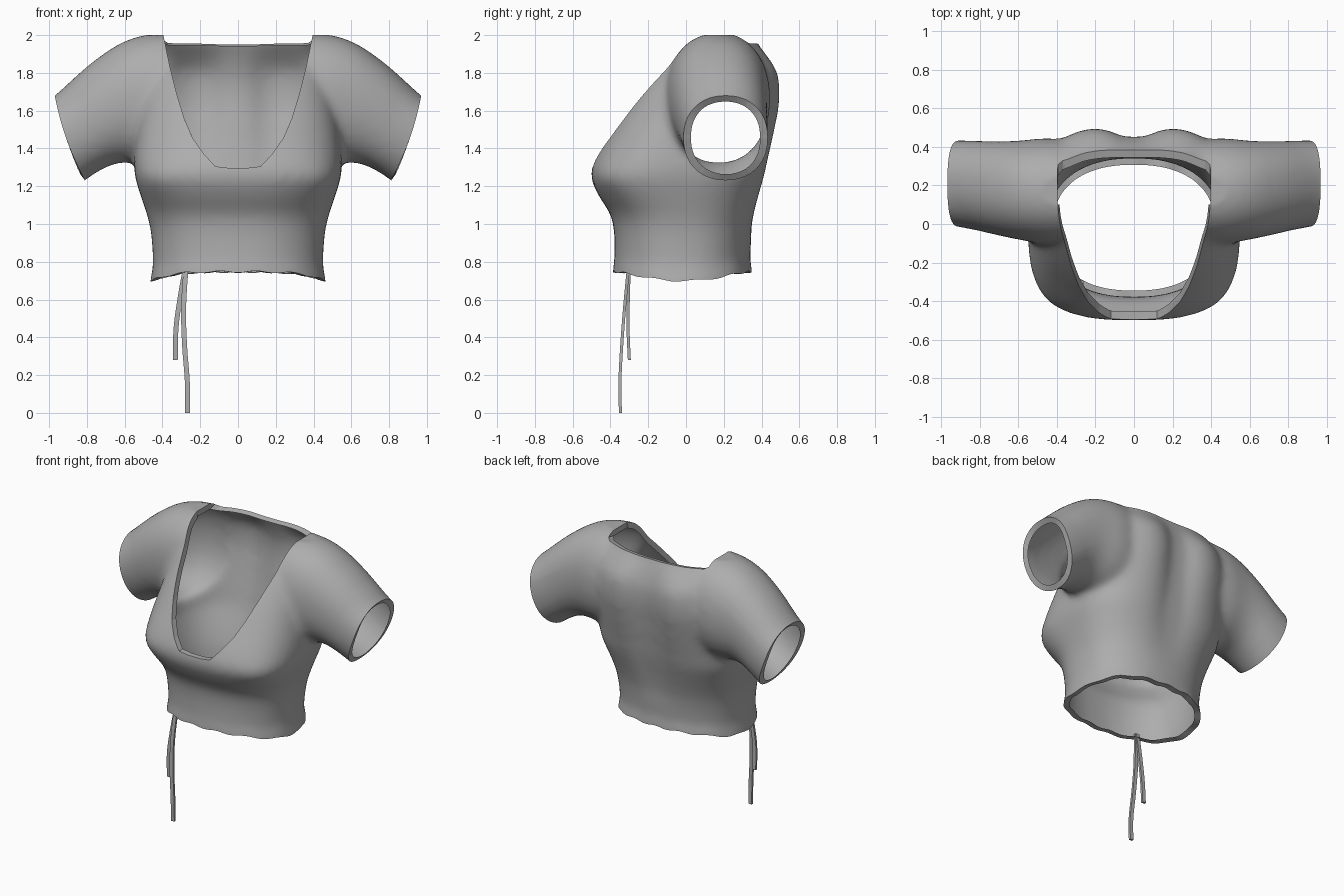
import bpy, bmesh, math

if "Cube" in bpy.data.objects:
    bpy.data.objects.remove(bpy.data.objects["Cube"])

grey = bpy.data.materials.new("grey_cloth")
grey.diffuse_color = (0.42, 0.42, 0.42, 1)
grey.use_nodes = True
grey.node_tree.nodes["Principled BSDF"].inputs["Base Color"].default_value = grey.diffuse_color


def make_object(name, bm):
    bmesh.ops.recalc_face_normals(bm, faces=bm.faces)
    mesh = bpy.data.meshes.new(name)
    bm.to_mesh(mesh)
    bm.free()
    obj = bpy.data.objects.new(name, mesh)
    bpy.context.collection.objects.link(obj)
    mesh.materials.append(grey)
    return obj


def bake(obj):
    """Apply all modifiers of an object."""
    bpy.context.view_layer.update()
    dg = bpy.context.evaluated_depsgraph_get()
    mesh = bpy.data.meshes.new_from_object(obj.evaluated_get(dg))
    obj.modifiers.clear()
    obj.data = mesh


def refine(rows, steps=4):
    """Smooth interpolation between rows of numbers."""
    out = []
    for i in range(len(rows) - 1):
        a, b = rows[max(i - 1, 0)], rows[i]
        c, d = rows[i + 1], rows[min(i + 2, len(rows) - 1)]
        for s in range(steps):
            t = s / steps
            out.append([0.5 * (2 * q + (r - p) * t + (2 * p - 5 * q + 4 * r - w) * t * t
                               + (3 * q - p - 3 * r + w) * t ** 3)
                        for p, q, r, w in zip(a, b, c, d)])
    return out + [list(rows[-1])]


def loft(bm, rings):
    """Closed tube through rings of points."""
    loops = [[bm.verts.new(p) for p in ring] for ring in rings]
    n = len(loops[0])
    for a, b in zip(loops, loops[1:]):
        for i in range(n):
            bm.faces.new((a[i], a[(i + 1) % n], b[(i + 1) % n], b[i]))
    bm.faces.new(loops[0])
    bm.faces.new(loops[-1])


def oval(n, count=64):
    """Unit superellipse points."""
    for i in range(count):
        t = 2 * math.pi * (i + 0.5) / count
        c, s = math.cos(t), math.sin(t)
        yield (math.copysign(abs(c) ** (2 / n), c), math.copysign(abs(s) ** (2 / n), s))


# torso: height, half width, front y, back y, squareness
torso = [
    (0.55, .465, -.385, .345, 2.3), (0.70, .465, -.388, .350, 2.3),
    (0.78, .450, -.380, .340, 2.3), (0.95, .460, -.380, .350, 2.4),
    (1.05, .482, -.400, .370, 2.5), (1.15, .515, -.462, .397, 2.7),
    (1.25, .545, -.503, .425, 2.9), (1.35, .550, -.480, .450, 2.8),
    (1.50, .538, -.395, .487, 2.7), (1.65, .515, -.300, .515, 2.7),
    (1.80, .480, -.190, .505, 2.7), (1.90, .445, -.095, .435, 2.8),
    (1.96, .410, -.010, .382, 2.9), (2.04, .340, .080, .355, 2.8),
    (2.12, .250, .120, .300, 2.5)]


def torso_ring(z, w, front, back, n):
    mid, half = (front + back) / 2, (back - front) / 2
    spine = 0.075 * max(0, min(1, (z - 0.9) / 0.7, (1.97 - z) / 0.15))
    bust = 0.015 * math.exp(-((z - 1.23) / 0.09) ** 2)
    for u, v in oval(n):
        x, y = u * w, mid + v * half
        if v > 0:
            y -= spine * math.exp(-(x / 0.13) ** 2)   # groove down the back
        else:
            y -= bust * math.exp(-((abs(x) - 0.46) / 0.10) ** 2)
        yield (x, y, z)


# sleeves: top x, top z, bottom x, bottom z, front y, back y
sleeve = [
    (1.08, 1.60, .92, 1.16, .005, .430), (.97, 1.68, .81, 1.23, -.015, .435),
    (.78, 1.85, .71, 1.295, -.050, .430), (.60, 1.968, .61, 1.325, -.080, .432),
    (.42, 2.010, .46, 1.32, -.105, .445), (.20, 2.00, .22, 1.34, -.10, .42)]
sleeve += [(-a, b, -c, d, e, f) for a, b, c, d, e, f in reversed(sleeve)]


def sleeve_ring(xt, zt, xb, zb, front, back):
    for u, v in oval(2.2):
        yield ((xt + xb) / 2 + v * (xt - xb) / 2, (front + back) / 2 + u * (back - front) / 2,
               (zt + zb) / 2 + v * (zt - zb) / 2)


bm = bmesh.new()
loft(bm, [list(torso_ring(*r)) for r in refine(torso)])
loft(bm, [list(sleeve_ring(*r)) for r in refine(sleeve)])
top = make_object("cropped_top", bm)

# blend torso and sleeves into one skin
mod = top.modifiers.new("merge", 'REMESH')
mod.mode = 'VOXEL'
mod.voxel_size = 0.022
mod = top.modifiers.new("soften", 'SMOOTH')
mod.factor = 0.5
mod.iterations = 14
bake(top)

# open the hem and both cuffs
bm = bmesh.new()
bm.from_mesh(top.data)
for v in bm.verts:
    v.co.z = min(v.co.z, 2.0)
cuts = [((0, 0, 0.70), (0, 0, -1))]
cuts += [((s * 0.89, 0.2, 1.455), (s * 0.943, 0, -0.333)) for s in (1, -1)]
for co, no in cuts:
    bmesh.ops.bisect_plane(bm, geom=bm.verts[:] + bm.edges[:] + bm.faces[:],
                           plane_co=co, plane_no=no, clear_outer=True)

# bow the cuffs slightly outwards at mid height
for v in bm.verts:
    x = abs(v.co.x)
    d = (x - 0.89) * 0.943 - (v.co.z - 1.455) * 0.333
    if x > 0.7 and d > -0.1:
        along = (x - 0.89) * 0.333 + (v.co.z - 1.455) * 0.943
        push = 0.02 * max(0, 1 - (along / 0.24) ** 2) * (d + 0.1) / 0.1
        v.co.x += math.copysign(push, v.co.x)
bm.to_mesh(top.data)
bm.free()

# cloth with turned-in edges; the lining gets its own slot for removal later
top.data.materials.clear()
top.data.materials.append(grey)
top.data.materials.append(bpy.data.materials.new("lining"))
for p in top.data.polygons:
    p.material_index = 0
mod = top.modifiers.new("cloth", 'SOLIDIFY')
mod.thickness = 0.04
mod.offset = -1
mod.material_offset = 1
mod.material_offset_rim = 0
bake(top)

# neckline: scooped front opening, and a shallow cut across the back
half = [(.40, 2.4), (.395, 2.0), (.36, 1.83), (.325, 1.69), (.285, 1.56),
        (.24, 1.455), (.18, 1.37), (.12, 1.305), (.05, 1.297)]
scoop = half + [(-x, z) for x, z in reversed(half)]
back_half = [(.398, 2.4), (.396, 1.99), (.37, 1.968), (.25, 1.955), (.08, 1.946)]
back_cut = back_half + [(-x, z) for x, z in reversed(back_half)]
for profile, y0, y1 in ((scoop, -1, 0.25), (back_cut, 0.1, 0.7)):
    bm = bmesh.new()
    # the back cut slopes down towards the inside
    drop = 0.25 if profile is back_cut else 0
    loft(bm, [[(x, y, z + drop * (y - 0.37)) for x, z in profile] for y in (y0, y1)])
    cutter = make_object("neck_cutter", bm)
    cutter.hide_render = True
    mod = top.modifiers.new("neckline", 'BOOLEAN')
    mod.operation = 'DIFFERENCE'
    mod.solver = 'EXACT'
    mod.object = cutter
    bake(top)
    bpy.data.objects.remove(cutter)

# remove the lining, leaving one layer of cloth with folded edges
lining = [i for i, m in enumerate(top.data.materials) if m and m.name == "lining"]
bm = bmesh.new()
bm.from_mesh(top.data)
bmesh.ops.delete(bm, geom=[f for f in bm.faces if f.material_index in lining], context='FACES')
for f in bm.faces:
    f.material_index = 0

# uneven hem, higher at front and back than at the sides
for v in bm.verts:
    if v.co.z < 0.95:
        a = math.atan2(v.co.y, v.co.x)
        lift = 0.047 * (1 - min(1, abs(v.co.x) / 0.46) ** 4) + 0.005 * math.sin(13 * a)
        v.co.z += lift * (0.95 - v.co.z) / 0.25
bm.to_mesh(top.data)
bm.free()
top.data.materials.clear()
top.data.materials.append(grey)
bpy.data.materials.remove(bpy.data.materials["lining"])

# two hanging drawstrings
strings = {
    "long_drawstring": [(-.275, -.305, .77), (-.288, -.325, .56), (-.283, -.340, .36),
                        (-.268, -.350, .16), (-.267, -.347, 0)],
    "short_drawstring": [(-.278, -.300, .77), (-.305, -.305, .62), (-.328, -.307, .45),
                         (-.332, -.300, .28)]}
for name, path in strings.items():
    bm = bmesh.new()
    loft(bm, [[(x - .013, y - .008, z), (x + .013, y - .008, z),
               (x + .013, y + .008, z), (x - .013, y + .008, z)]
              for x, y, z in refine(path)])
    make_object(name, bm)

# smooth shading with crisp cloth edges
for obj in bpy.context.collection.objects:
    obj.select_set(True)
    bpy.context.view_layer.objects.active = obj
bpy.ops.object.shade_smooth_by_angle(angle=math.radians(40))
